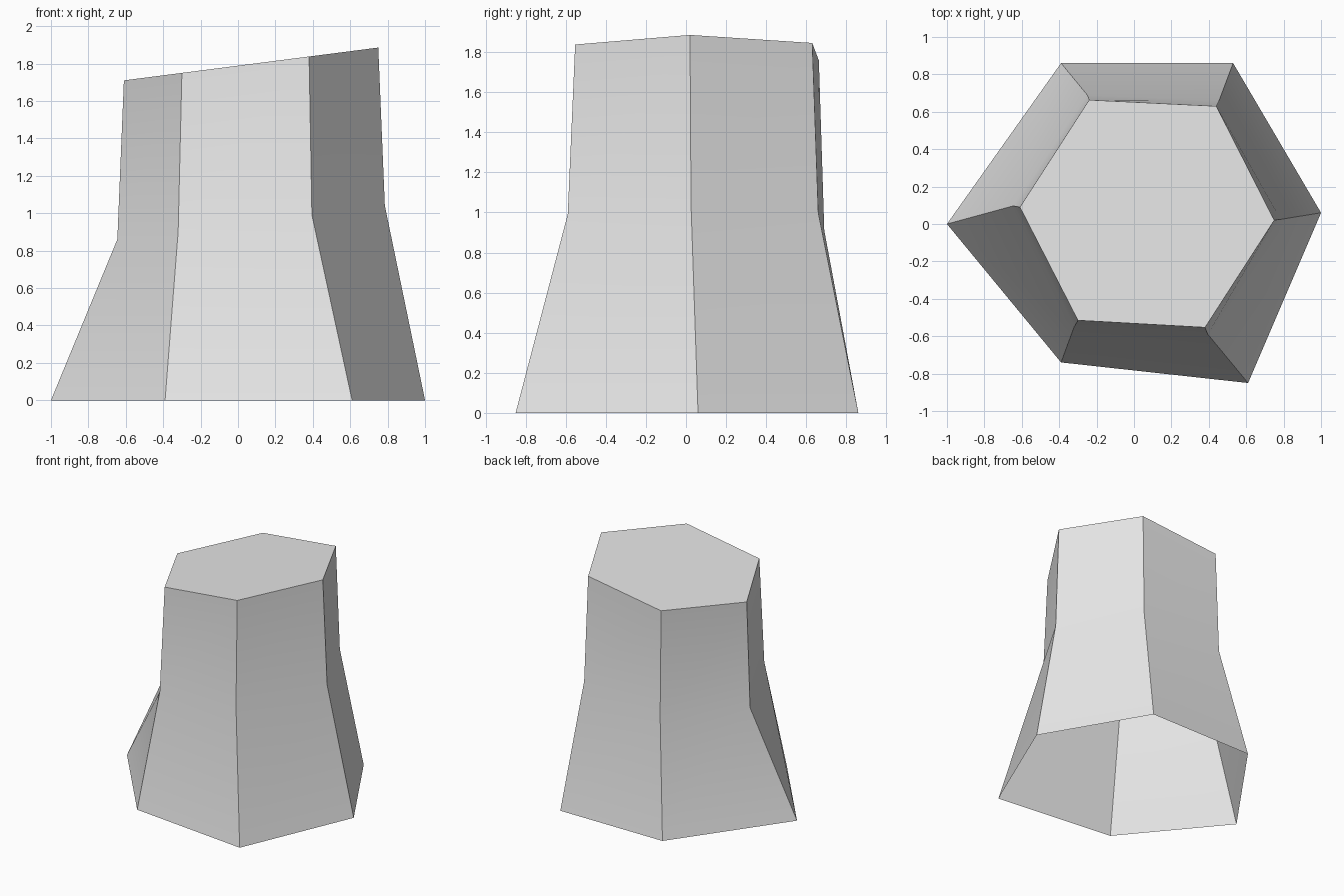
import bpy
import bmesh
import math

cube = bpy.data.objects.get("Cube")
if cube:
    bpy.data.objects.remove(cube, do_unlink=True)

# Plain grey stone
grey = bpy.data.materials.new("plain grey")
grey.use_nodes = True
colour = (0.8, 0.8, 0.8, 1.0)
grey.diffuse_color = colour
grey.node_tree.nodes["Principled BSDF"].inputs["Base Color"].default_value = colour

# Hexagonal outlines, each lying on a plane: (corners, height at centre, rise along x)
foot = [(-1, 0), (-0.39, -0.74), (0.61, -0.85), (1, 0.06), (0.53, 0.86), (-0.39, 0.86)]
waist = [(-0.645, 0.097), (-0.32, -0.55), (0.395, -0.59), (0.785, 0.025), (0.455, 0.66), (-0.25, 0.69)]
crown = [(-0.61, 0.09), (-0.3, -0.515), (0.38, -0.553), (0.75, 0.02), (0.44, 0.63), (-0.24, 0.663)]
levels = [(foot, 0, 0), (waist, 0.942, 0.126), (crown, 1.789, 0.129)]

# Loft the walls, close the slanted top, leave the foot open
bm = bmesh.new()
rings = [[bm.verts.new((x, y, z + rise * x)) for x, y in outline]
         for outline, z, rise in levels]
for low, high in zip(rings, rings[1:]):
    for i in range(6):
        j = (i + 1) % 6
        bm.faces.new((low[i], low[j], high[j], high[i]))
bm.faces.new(rings[-1])

mesh = bpy.data.meshes.new("flared_hexagonal_column")
bm.to_mesh(mesh)
bm.free()
mesh.materials.append(grey)
column = bpy.data.objects.new("flared_hexagonal_column", mesh)
bpy.context.collection.objects.link(column)

# Smooth the bend at the waist, keep the corners sharp
bpy.ops.object.select_all(action="DESELECT")
column.select_set(True)
bpy.context.view_layer.objects.active = column
bpy.ops.object.shade_smooth_by_angle(angle=math.radians(30))
